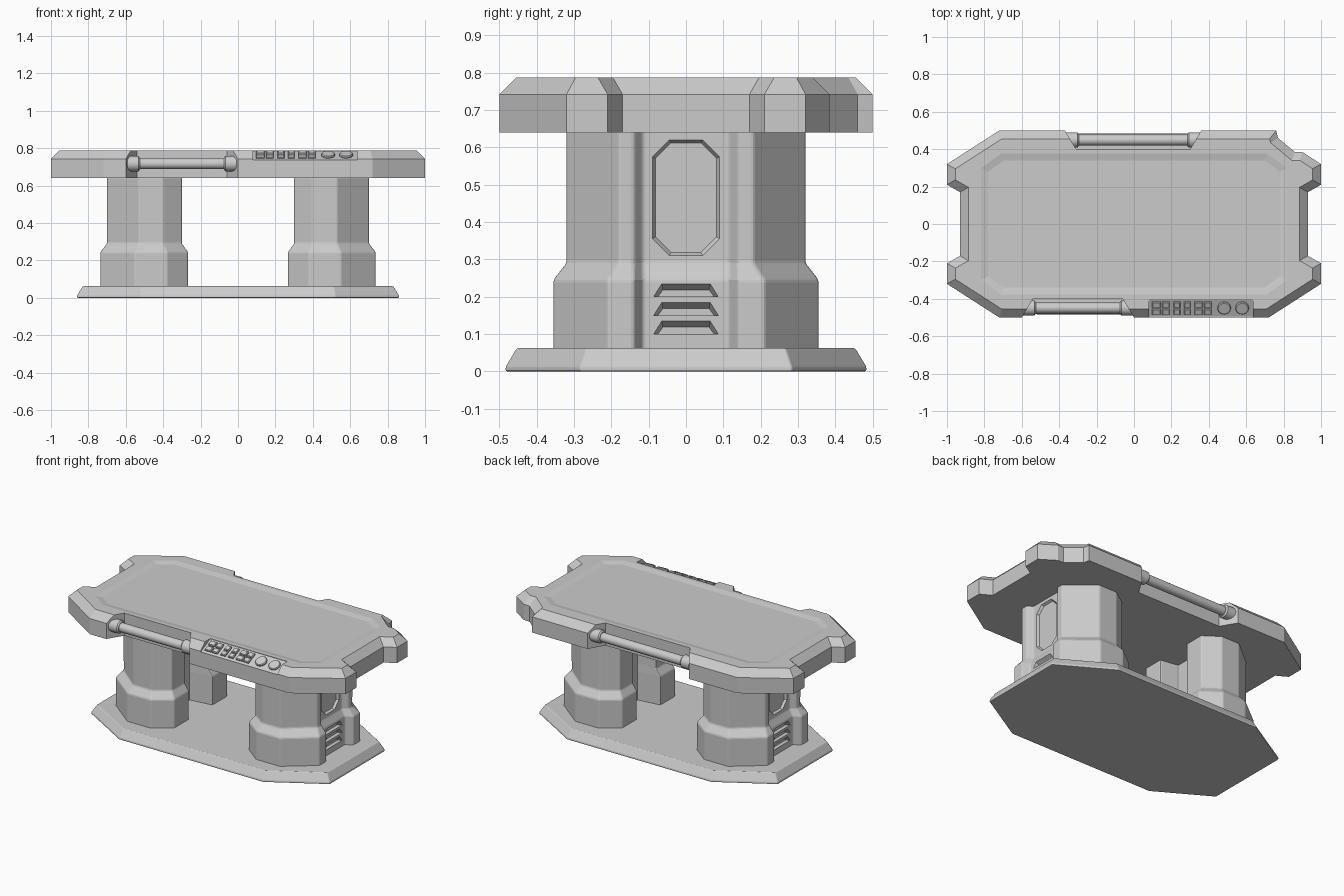
import bpy, bmesh, math
from mathutils import Vector

if "Cube" in bpy.data.objects:
    bpy.data.objects.remove(bpy.data.objects["Cube"])

grey = bpy.data.materials.new("plain grey")
grey.diffuse_color = (0.6, 0.6, 0.6, 1)
grey.use_nodes = True
grey.node_tree.nodes["Principled BSDF"].inputs["Base Color"].default_value = grey.diffuse_color


def loft(name, rings, helper=False, bevel=0):
    """Solid through rings of 3D points that share one point count."""
    bm = bmesh.new()
    vs = [[bm.verts.new(p) for p in r] for r in rings]
    n = len(rings[0])
    for a, b in zip(vs, vs[1:]):
        for i in range(n):
            j = (i + 1) % n
            bm.faces.new((a[i], a[j], b[j], b[i]))
    bm.faces.new(vs[0][::-1])
    bm.faces.new(vs[-1])
    bmesh.ops.recalc_face_normals(bm, faces=bm.faces)
    me = bpy.data.meshes.new(name)
    bm.to_mesh(me)
    bm.free()
    ob = bpy.data.objects.new(name, me)
    bpy.context.collection.objects.link(ob)
    me.materials.append(grey)
    if helper:
        ob.hide_render = True
        ob.hide_viewport = True
        ob.display_type = 'WIRE'
    if bevel:
        m = ob.modifiers.new("soft_edges", 'BEVEL')
        m.width, m.segments, m.limit_method = bevel, 2, 'ANGLE'
        m.angle_limit = math.radians(25)
    return ob


def flat(pts, z):
    return [(x, y, z) for x, y in pts]


def facing_x(pts, x):
    return [(x, y, z) for y, z in pts]


def inset(pts, d):
    """Mitred inward offset of a clockwise outline."""
    out = []
    for i, p in enumerate(pts):
        p, a, b = Vector(p), Vector(pts[i - 1]), Vector(pts[(i + 1) % len(pts)])
        e, f = (p - a).normalized(), (b - p).normalized()
        n1, n2 = Vector((e.y, -e.x)), Vector((f.y, -f.x))
        out.append(tuple(p + (n1 + n2) * d / (1 + n1.dot(n2))))
    return out


def octagon(hx, hy, cx, cy):
    """Clockwise rectangle with cut corners."""
    return [(-hx, hy - cy), (-hx + cx, hy), (hx - cx, hy), (hx, hy - cy),
            (hx, cy - hy), (hx - cx, -hy), (cx - hx, -hy), (-hx, cy - hy)]


def cut(ob, cutter):
    m = ob.modifiers.new("cut", 'BOOLEAN')
    m.operation, m.object, m.solver = 'DIFFERENCE', cutter, 'EXACT'


# Base plate
base = octagon(0.86, 0.483, 0.34, 0.2)
loft("base_plate", [flat(base, 0), flat(base, 0.012), flat(inset(base, 0.03), 0.062)], bevel=0.004)

# Tabletop slab with chamfered rim
top = [(-1, 0.21), (-1, 0.32), (-0.72, 0.5), (0.76, 0.5), (0.77, 0.46), (0.86, 0.385),
       (0.90, 0.385), (1, 0.32), (1, 0.21), (0.93, 0.17), (0.93, -0.17), (1, -0.21),
       (1, -0.32), (0.72, -0.5), (-0.72, -0.5), (-1, -0.32), (-1, -0.21),
       (-0.93, -0.17), (-0.93, 0.17)]
table = loft("tabletop", [flat(top, 0.64), flat(top, 0.742), flat(inset(top, 0.045), 0.787)])

# Sunken work surface
surface = octagon(0.82, 0.38, 0.11, 0.08)
cut(table, loft("surface_cutter", [flat(inset(surface, 0.04), 0.779), flat(surface, 0.7875),
                                   flat(surface, 0.82)], True))

# Handle notches and grab bars on the front and back
for side, x0, x1, s in (("front", -0.60, 0.0, -1), ("back", -0.37, 0.36, 1)):
    notch = [(x0 + 0.06, 0.40 * s), (x1 - 0.06, 0.40 * s), (x1 + 0.012, 0.52 * s), (x0 - 0.012, 0.52 * s)]
    cut(table, loft(side + "_notch_cutter", [flat(notch, 0.6), flat(notch, 0.85)], True))
    for part, a, b, r in (("bar", x0 + 0.02, x1 - 0.02, 0.029),
                          ("left_collar", x0, x0 + 0.075, 0.041),
                          ("right_collar", x1 - 0.075, x1, 0.041)):
        def ring(x, rad):
            return [(x, 0.449 * s + rad * math.cos(t * math.pi / 12),
                     0.717 + rad * math.sin(t * math.pi / 12)) for t in range(24)]
        bar = loft(f"{side}_handle_{part}", [ring(a, r * 0.8), ring(a + 0.008, r),
                                             ring(b - 0.008, r), ring(b, r * 0.8)])
        for p in bar.data.polygons:
            p.use_smooth = len(p.vertices) == 4 and abs(p.normal.x) < 0.1

# Sloped control bay in the front rim
bay = [(-0.40, 0.82), (-0.40, 0.784), (-0.495, 0.738), (-0.53, 0.738), (-0.53, 0.82)]
cut(table, loft("control_bay_cutter", [facing_x(bay, 0.08), facing_x(bay, 0.635)], True))
tilt = math.atan2(0.046, 0.095)


def on_bay(x, t, h):
    """Point on the slope: t runs up the slope, h stands out from it."""
    return (x, -0.4475 + t * math.cos(tilt) - h * math.sin(tilt),
            0.761 + t * math.sin(tilt) + h * math.cos(tilt))


def control(name, pts):
    small = inset(pts, 0.004)
    loft(name, [[on_bay(x, t, h) for x, t in ps]
                for ps, h in ((pts, -0.005), (pts, 0.007), (small, 0.012))])


# Buttons in two rows and two round knobs
for x, w in ((0.12, 0.045), (0.17, 0.04), (0.23, 0.035), (0.285, 0.035), (0.345, 0.045), (0.395, 0.04)):
    for t, h in ((-0.021, 0.034), (0.021, 0.034)):
        control("button", [(x - w / 2, t - h / 2), (x - w / 2, t + h / 2),
                           (x + w / 2, t + h / 2), (x + w / 2, t - h / 2)])
for x in (0.482, 0.578):
    control("knob", [(x - 0.036 * math.cos(k * math.pi / 12), 0.036 * math.sin(k * math.pi / 12))
                     for k in range(24)])

# Pedestals: flared foot, ribbed outer side, deep channel on the inner side
upper = [(0.665, -0.115), (0.70, -0.14), (0.70, -0.18), (0.53, -0.32), (0.40, -0.32),
         (0.30, -0.25), (0.30, -0.12), (0.42, -0.10)]
lower = [(0.69, -0.115), (0.735, -0.14), (0.735, -0.21), (0.55, -0.355), (0.38, -0.355),
         (0.268, -0.27), (0.268, -0.12), (0.42, -0.10)]


def both(half):
    return half + [(x, -y) for x, y in reversed(half)]


leg = loft("pedestals", [flat(both(lower), 0.055), flat(both(lower), 0.245),
                         flat(both(upper), 0.29), flat(both(upper), 0.645)], bevel=0.007)

# Sunken outer panel and three vents
panel = [(y, z + 0.465) for y, z in octagon(0.09, 0.155, 0.045, 0.045)]
inner = [(y, z + 0.465) for y, z in octagon(0.082, 0.147, 0.042, 0.042)]
cut(leg, loft("panel_cutter", [facing_x(inner, 0.65), facing_x(panel, 0.666), facing_x(panel, 0.72)], True))
for z in (0.10, 0.15, 0.20):
    slot = [(-0.087, z), (-0.065, z + 0.035), (0.065, z + 0.035), (0.087, z)]
    deep = [(-0.075, z), (-0.062, z + 0.018), (0.062, z + 0.018), (0.075, z)]
    cut(leg, loft("vent_cutter", [facing_x(deep, 0.665), facing_x(slot, 0.691), facing_x(slot, 0.76)], True))
leg.modifiers.new("mirror", 'MIRROR').use_axis[0] = True
